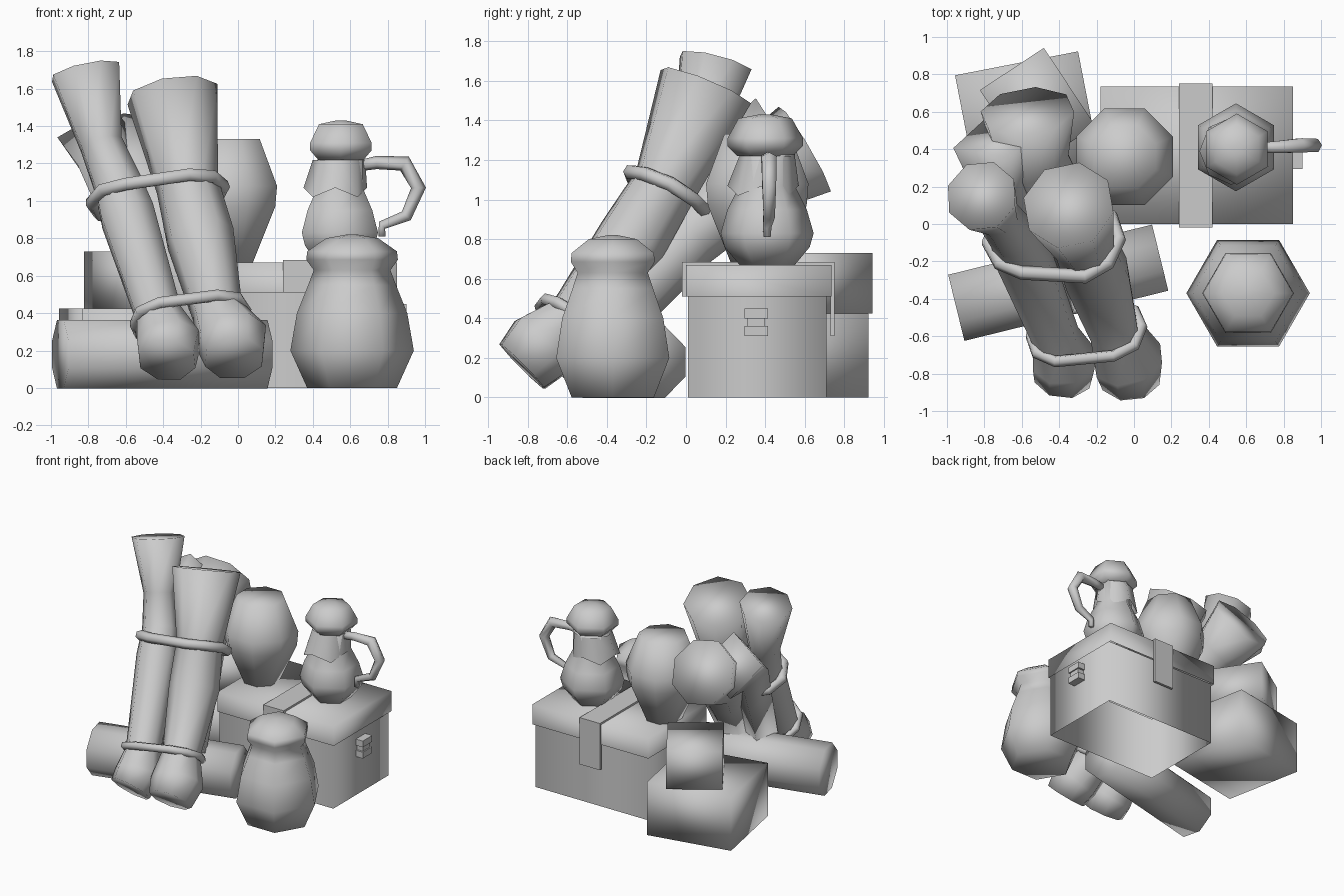
import bpy, bmesh, math
from mathutils import Vector, Matrix

cube = bpy.data.objects.get("Cube")
if cube:
    bpy.data.objects.remove(cube)

grey = bpy.data.materials.new("plain_grey")
grey.use_nodes = True
grey.diffuse_color = (0.6, 0.6, 0.6, 1)
grey.node_tree.nodes["Principled BSDF"].inputs["Base Color"].default_value = (0.6, 0.6, 0.6, 1)


def finish(name, bm, angle=180):
    bmesh.ops.recalc_face_normals(bm, faces=bm.faces)
    mesh = bpy.data.meshes.new(name)
    bm.to_mesh(mesh)
    bm.free()
    mesh.materials.append(grey)
    obj = bpy.data.objects.new(name, mesh)
    bpy.context.collection.objects.link(obj)
    bpy.ops.object.select_all(action='DESELECT')
    obj.select_set(True)
    bpy.context.view_layer.objects.active = obj
    bpy.ops.object.shade_smooth_by_angle(angle=math.radians(angle))


def box(name, low, high, turn=0, open_sides=(), angle=180):
    low, high = Vector(low), Vector(high)
    bm = bmesh.new()
    place = (Matrix.Translation((low + high) / 2) @ Matrix.Rotation(math.radians(turn), 4, 'Z')
             @ Matrix.Diagonal((*(high - low), 1)))
    bmesh.ops.create_cube(bm, size=1, matrix=place)
    bm.normal_update()
    # open_sides holds the z directions of faces to leave out
    holes = [f for f in bm.faces if round(f.normal.z) in open_sides]
    bmesh.ops.delete(bm, geom=holes, context='FACES_ONLY')
    finish(name, bm, angle)


def bridge(bm, rings, closed=False):
    pairs = list(zip(rings, rings[1:]))
    if closed:
        pairs.append((rings[-1], rings[0]))
    for a, b in pairs:
        n = len(a)
        for i in range(n):
            bm.faces.new((a[i], a[(i + 1) % n], b[(i + 1) % n], b[i]))
    if not closed:
        bm.faces.new(rings[0])
        bm.faces.new(rings[-1])


def lathe(name, centre, profile, sides, phase=0):
    bm = bmesh.new()
    rings = []
    for r, z in profile:
        angles = [phase + i * math.tau / sides for i in range(sides)]
        rings.append([bm.verts.new((centre[0] + r * math.cos(a), centre[1] + r * math.sin(a), z))
                      for a in angles])
    bridge(bm, rings)
    finish(name, bm)


def tube(name, path, radii, sides=8, closed=False, phase=0.5):
    pts = [Vector(p) for p in path]
    n = len(pts)
    if isinstance(radii, (int, float)):
        radii = [radii] * n
    bm = bmesh.new()
    rings = []
    side = None
    for i, p in enumerate(pts):
        if closed:
            t = pts[(i + 1) % n] - pts[i - 1]
        else:
            t = pts[min(i + 1, n - 1)] - pts[max(i - 1, 0)]
        t.normalize()
        # carry the ring frame along the path so it does not twist
        if side is None:
            side = t.cross(Vector((0, 0, 1)))
        side = (side - t * side.dot(t)).normalized()
        up = t.cross(side)
        rings.append([bm.verts.new(p + radii[i] * (side * math.cos(a) + up * math.sin(a)))
                      for a in [(k + phase) * math.tau / sides for k in range(sides)]])
    bridge(bm, rings, closed)
    finish(name, bm)


# Hollow chest with lid, strap and side latch
box("chest_body", (-0.17, 0.01, 0), (0.84, 0.71, 0.52), open_sides=(-1, 1))
box("chest_lid", (-0.18, 0, 0.51), (0.85, 0.735, 0.67), open_sides=(-1,))
box("strap_top", (0.24, -0.02, 0.67), (0.42, 0.75, 0.685), angle=30)
box("strap_front", (0.24, -0.02, 0.51), (0.42, 0, 0.68), angle=30)
box("strap_tail", (0.24, 0.73, 0.31), (0.42, 0.75, 0.68), angle=30)
for part, half, z0, z1 in (("top", 0.06, 0.40, 0.45), ("middle", 0.045, 0.36, 0.40), ("bottom", 0.06, 0.31, 0.36)):
    box("latch_" + part, (0.84, 0.355 - half, z0), (0.86 + half * 0.7, 0.355 + half, z1), angle=30)

# Two stacked crates at the back
box("lower_crate", (-0.9, 0.205, 0), (-0.23, 0.865, 0.425), turn=11)
box("upper_crate", (-0.72, 0.37, 0.425), (-0.31, 0.87, 0.73), turn=33.5)

# Jars
lathe("front_jar", (0.61, -0.37),
      [(0.24, 0), (0.33, 0.2), (0.295, 0.4), (0.235, 0.55), (0.205, 0.63), (0.245, 0.685),
       (0.24, 0.73), (0.14, 0.8), (0.03, 0.82)], 6)
lathe("tall_vase", (-0.05, 0.36),
      [(0.14, 0.67), (0.27, 0.97), (0.28, 1.08), (0.18, 1.33)], 8, math.pi / 8)

# Jug with lid, cloth collar and handle
lathe("jug_body", (0.545, 0.41),
      [(0.14, 0.67), (0.215, 0.76), (0.235, 0.83), (0.2, 0.95), (0.14, 1.07), (0.14, 1.25)], 6, math.pi / 6)
lathe("jug_lid", (0.55, 0.4),
      [(0.14, 1.22), (0.19, 1.27), (0.19, 1.31), (0.135, 1.41), (0.03, 1.43)], 6, math.pi / 6)
collar = bmesh.new()
upper, lower = [], []
for i in range(8):
    a = i * math.tau / 8
    c, s = math.cos(a), math.sin(a)
    upper.append(collar.verts.new((0.54 + 0.14 * c, 0.41 + 0.14 * s, 1.22)))
    lower.append(collar.verts.new((0.52 + 0.17 * c, 0.39 + 0.18 * s, 1.07 - 0.05 * (i % 2))))
for i in range(8):
    j = (i + 1) % 8
    collar.faces.new((upper[i], lower[i], lower[j], upper[j]))
finish("jug_collar", collar)
tube("jug_handle",
     [(0.66, 0.41, 1.19), (0.74, 0.41, 1.205), (0.89, 0.42, 1.2), (0.965, 0.42, 1.07),
      (0.9, 0.42, 0.92), (0.77, 0.41, 0.87), (0.77, 0.41, 0.81)],
     [0.03, 0.035, 0.044, 0.04, 0.033, 0.025, 0.02], 6)

# Cloth roll lying on the floor
tube("floor_roll", [(-0.95, -0.448, 0.18), (0.14, -0.18, 0.18)], 0.197, 8)

# Leaning cloth rolls
tube("left_roll",
     [(-0.38, -0.82, 0.15), (-0.37, -0.73, 0.24), (-0.42, -0.6, 0.38), (-0.59, -0.18, 0.92),
      (-0.64, -0.07, 1.08), (-0.73, 0.05, 1.3), (-0.815, 0.15, 1.69)],
     [0.16, 0.18, 0.13, 0.155, 0.135, 0.12, 0.195])
tube("right_roll",
     [(-0.02, -0.83, 0.16), (-0.03, -0.73, 0.26), (-0.11, -0.56, 0.41), (-0.2, -0.27, 0.8),
      (-0.27, -0.1, 1.08), (-0.35, 0.1, 1.57)],
     [0.165, 0.195, 0.14, 0.185, 0.17, 0.25])
tube("back_roll",
     [(-0.17, -0.4, 0.35), (-0.35, 0.0, 0.8), (-0.54, 0.34, 1.1), (-0.57, 0.6, 1.255)],
     [0.14, 0.17, 0.2, 0.255])
tube("side_roll",
     [(-0.38, -0.4, 0.35), (-0.58, 0.0, 0.87), (-0.7, 0.24, 1.18), (-0.73, 0.46, 1.3)],
     [0.13, 0.15, 0.17, 0.245], 4, phase=0)

# Cords tied around the leaning rolls
tube("upper_cord",
     [(-0.78, -0.1, 0.99), (-0.72, -0.21, 1.06), (-0.6, -0.26, 1.09), (-0.26, -0.28, 1.14),
      (-0.14, -0.21, 1.13), (-0.08, -0.08, 1.08), (-0.12, 0.04, 1.0), (-0.27, 0.1, 0.94),
      (-0.6, 0.09, 0.9), (-0.74, 0.01, 0.93)], 0.038, 6, closed=True)
tube("lower_cord",
     [(-0.55, -0.6, 0.34), (-0.52, -0.69, 0.41), (-0.42, -0.735, 0.455), (-0.11, -0.705, 0.495),
      (0.0, -0.65, 0.48), (0.04, -0.55, 0.42), (0.0, -0.46, 0.35), (-0.11, -0.42, 0.31),
      (-0.42, -0.47, 0.27), (-0.53, -0.52, 0.29)], 0.032, 6, closed=True)
